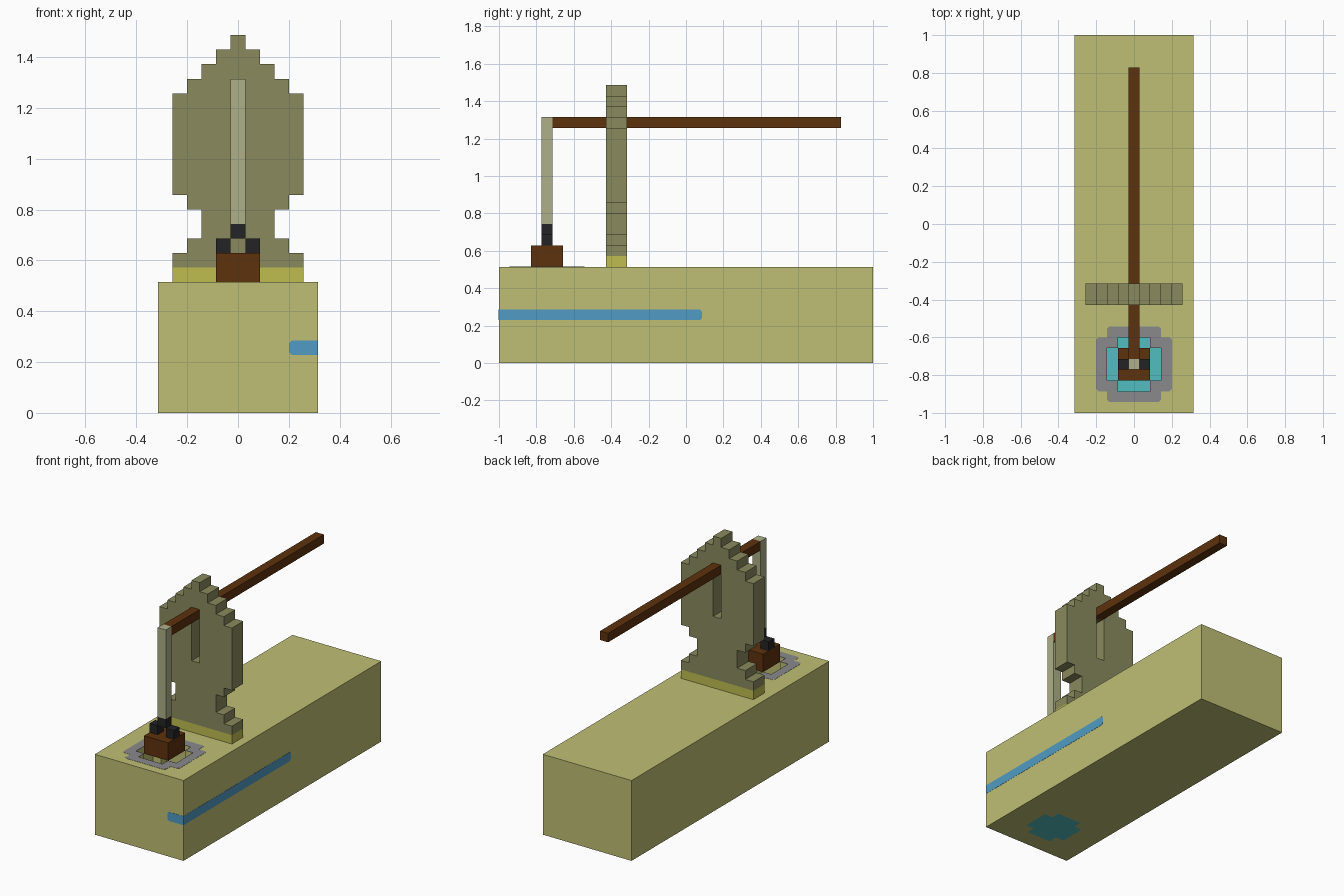
import bpy, bmesh
from mathutils import Vector

if "Cube" in bpy.data.objects:
    bpy.data.objects.remove(bpy.data.objects["Cube"], do_unlink=True)

U = 2 / 35          # size of one block; all parts are laid out in blocks
SKIN = 0.02         # thickness of painted plates, in blocks
SOFT = 0.2          # corner cut on painted patches


def material(name, rgb):
    lin = [((c / 255 + 0.055) / 1.055) ** 2.4 if c > 10 else c / 255 / 12.92 for c in rgb]
    m = bpy.data.materials.new(name)
    m.use_nodes = True
    m.diffuse_color = (*lin, 1)
    m.node_tree.nodes["Principled BSDF"].inputs["Base Color"].default_value = (*lin, 1)
    return m


SAND = material("sand", (191, 191, 117))
CLAY = material("olive clay", (138, 138, 94))
ROPE = material("pale rope", (174, 176, 136))
WOOD = material("dark wood", (94, 50, 14))
IRON = material("black iron", (36, 36, 38))
YELLOW = material("dry yellow", (192, 190, 80))
BLUE = material("river blue", (80, 155, 195))
WATER = material("water cyan", (82, 190, 192))
STONE = material("grey stone", (138, 138, 140))


def prism(name, points, axis, lo, hi, mat):
    """Extrude a flat outline (in blocks) along an axis; y is counted from the front."""
    def place(p, d):
        x, y, z = {"x": (d, *p), "y": (p[0], d, p[1]), "z": (*p, d)}[axis]
        return Vector((x, y - 17.5, z)) * U
    bm = bmesh.new()
    face = bm.faces.new([bm.verts.new(place(p, lo)) for p in points])
    side = bmesh.ops.extrude_face_region(bm, geom=[face])["geom"]
    move = place((0, 0), hi) - place((0, 0), lo)
    bmesh.ops.translate(bm, vec=move, verts=[v for v in side if isinstance(v, bmesh.types.BMVert)])
    bmesh.ops.recalc_face_normals(bm, faces=bm.faces)
    mesh = bpy.data.meshes.new(name)
    bm.to_mesh(mesh)
    bm.free()
    mesh.materials.append(mat)
    ob = bpy.data.objects.new(name, mesh)
    bpy.context.collection.objects.link(ob)
    return ob


def box(name, x0, x1, y0, y1, z0, z1, mat):
    return prism(name, [(x0, y0), (x1, y0), (x1, y1), (x0, y1)], "z", z0, z1, mat)


def cross(a, b, cut=0.0, cy=4.5):
    """Square outline of half size a with its corners notched back to b."""
    quarter = [(a, b - cut), (a - cut, b), (b, b), (b, a - cut), (b - cut, a)]
    if not cut:
        quarter = [(a, b), (b, b), (b, a)]
    pts = []
    for _ in range(4):
        pts += [(x, y + cy) for x, y in quarter]
        quarter = [(-y, x) for x, y in quarter]
    return pts


def carve(ob, cutter):
    """Subtract the cutter, then remove it."""
    cutter.hide_render = True
    mod = ob.modifiers.new("carve", "BOOLEAN")
    mod.operation, mod.solver, mod.object = "DIFFERENCE", "EXACT", cutter
    bpy.context.view_layer.objects.active = ob
    bpy.ops.object.modifier_apply(modifier=mod.name)
    bpy.data.objects.remove(cutter, do_unlink=True)


# Ground block with a well shaft, water at its bottom and a stone rim
ground = box("ground_block", -5.5, 5.5, 0, 35, 0, 9, SAND)
rim = prism("well_rim", cross(3.5, 2.5, SOFT), "z", 9, 9 + SKIN, STONE)
for part in (ground, rim):
    carve(part, prism("shaft_cutter", cross(2.5, 1.5), "z", -1, 12, SAND))
prism("well_water", cross(2.5, 1.5), "z", 0, 1, WATER)

# Water vein painted round one front corner
def stripe(start, end):
    """Strip one block tall, with its far end softened."""
    s = SOFT if end > start else -SOFT
    return [(start, 4), (end - s, 4), (end, 4 + SOFT), (end, 5 - SOFT), (end - s, 5), (start, 5)]


prism("water_vein_side", stripe(0, 19), "x", 5.5, 5.5 + SKIN, BLUE)
prism("water_vein_front", stripe(5.5, 3.5), "y", -SKIN, 0, BLUE)

# Stepped clay pillar: (half width, bottom, top) per step, mirrored outline
steps = [(4.5, 10, 11), (3.5, 11, 12), (2.5, 12, 14), (3.5, 14, 15), (4.5, 15, 22),
         (3.5, 22, 23), (2.5, 23, 24), (1.5, 24, 25), (0.5, 25, 26)]
right = [(w, z) for w, lo, hi in steps for z in (lo, hi)]
left = [(-w, z) for w, z in reversed(right)]
pillar = prism("pillar", right + left, "y", 10, 12, CLAY)
carve(pillar, box("slot_cutter", -0.5, 0.5, 9, 13, 17, 22, CLAY))
box("pillar_foot", -4.5, 4.5, 10, 12, 9, 10, YELLOW)

# Lever beam and hanging rope
box("lever_beam", -0.5, 0.5, 5, 32, 22, 23, WOOD)
box("rope", -0.5, 0.5, 4, 5, 13, 23, ROPE)

# Bucket with an arched handle
box("bucket", -1.5, 1.5, 3, 6, 9, 11, WOOD)
box("handle_top", -0.5, 0.5, 4, 5, 12, 13, IRON)
for side, x in (("left", 1), ("right", -1)):
    box("handle_" + side, x - 0.5, x + 0.5, 4, 5, 11, 12, IRON)
